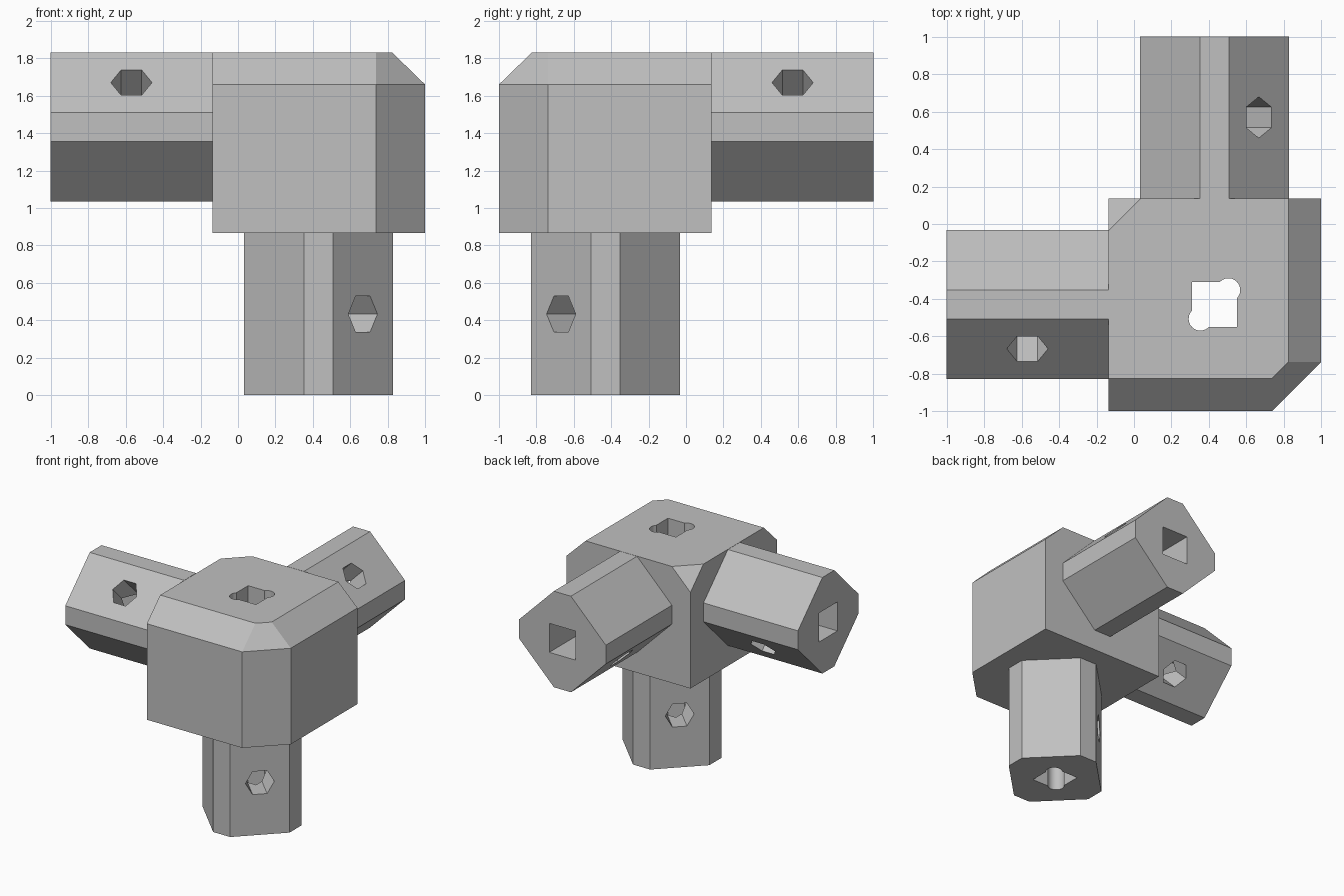
import bpy, bmesh, math
from mathutils import Vector

cube = bpy.data.objects.get("Cube")
if cube:
    bpy.data.objects.remove(cube, do_unlink=True)

grey = bpy.data.materials.new("plain grey")
grey.use_nodes = True
GREY = (0.53, 0.53, 0.53, 1)
grey.diffuse_color = GREY
grey.node_tree.nodes["Principled BSDF"].inputs["Base Color"].default_value = GREY

X, Y, Z = Vector((1, 0, 0)), Vector((0, 1, 0)), Vector((0, 0, 1))
AXIS = Vector((0.43, -0.43, 1.4325))   # point where the three sockets meet
HALF, FLAT = 0.3975, 0.078             # octagon half width and half flat
BORE = 0.12                            # half width of the square bore


def add_object(name, bm):
    bmesh.ops.recalc_face_normals(bm, faces=bm.faces)
    mesh = bpy.data.meshes.new(name)
    bm.to_mesh(mesh)
    bm.free()
    mesh.materials.append(grey)
    obj = bpy.data.objects.new(name, mesh)
    bpy.context.collection.objects.link(obj)
    return obj


def prism(name, profile, start, u, v, along):
    """Extrude a 2D profile in the u, v plane by the vector along."""
    bm = bmesh.new()
    face = bm.faces.new([bm.verts.new(start + u * a + v * b) for a, b in profile])
    side = bmesh.ops.extrude_face_region(bm, geom=[face])["geom"]
    bmesh.ops.translate(bm, vec=along, verts=[g for g in side if isinstance(g, bmesh.types.BMVert)])
    return add_object(name, bm)


def ring(radius, sides, a=0, b=0):
    return [(a + radius * math.cos(math.tau * i / sides),
             b + radius * math.sin(math.tau * i / sides)) for i in range(sides)]


def cut(obj, cutters):
    bpy.context.view_layer.objects.active = obj
    for cutter in cutters:
        mod = obj.modifiers.new("cut", 'BOOLEAN')
        mod.operation, mod.solver, mod.object = 'DIFFERENCE', 'EXACT', cutter
        bpy.ops.object.modifier_apply(modifier=mod.name)


octagon = [(sx * a, sy * b) for sx, sy, a, b in (
    (1, -1, HALF, FLAT), (1, 1, HALF, FLAT), (1, 1, FLAT, HALF), (-1, 1, FLAT, HALF),
    (-1, 1, HALF, FLAT), (-1, -1, HALF, FLAT), (-1, -1, FLAT, HALF), (1, -1, FLAT, HALF))]
square = [(-BORE, -BORE), (BORE, -BORE), (BORE, BORE), (-BORE, BORE)]

# Corner block with bevelled outer edges and a clipped inner corner
LO, HI, TOP = -0.135, 1.0, 1.83
IN, CH = 0.825, 0.738
outline = [(LO, -HI), (CH, -HI), (HI, -CH), (HI, -LO), (LO, -LO)]
roof = [(LO, -IN), (CH, -IN), (IN, -CH), (IN, -LO), (0.035, -LO), (LO, -0.035)]
bm = bmesh.new()
for points, height in ((outline, 0.865), (outline, 1.66), (roof, TOP)):
    for x, y in points:
        bm.verts.new((x, y, height))
bmesh.ops.convex_hull(bm, input=bm.verts)
bmesh.ops.dissolve_limit(bm, angle_limit=0.01, verts=bm.verts, edges=bm.edges)
corner_block = add_object("corner_block", bm)

# Vertical bore: a square with round reliefs on two opposite corners
below = Vector((AXIS.x, AXIS.y, -0.1))
vertical_bore = [prism("bore_cutter", square, below, X, Y, Z * 2.1)]
for s in (-1, 1):
    vertical_bore.append(prism("relief_cutter", ring(0.063, 24, s * 0.075, s * 0.077),
                               below, X, Y, Z * 2.1))

# Socket arms: name, outward direction, cross directions, length, hole centre, hole direction
arms = (("side_arm", -X, Y, Z, 0.865, Vector((-0.57, -0.43, 1.4325)), Z - Y, True),
        ("back_arm", Y, X, Z, 0.865, Vector((0.43, 0.57, 1.4325)), Z + X, True),
        ("lower_leg", -Z, X, Y, 0.865, Vector((0.43, -0.43, 0.4325)), X - Y, False))
cutters = list(vertical_bore)
for name, out, u, v, length, hole, through, points_along in arms:
    root = AXIS + out * 0.5675
    arm = prism(name, octagon, root, u, v, out * length)
    # Hexagonal pin hole through the sloped faces
    through = through.normalized()
    across = out.cross(through)
    a, b = (out, across) if points_along else (across, out)
    pin = prism("pin_cutter", ring(0.11, 6), hole - through, a, b, through * 2)
    if name == "lower_leg":
        cut(arm, vertical_bore + [pin])
    else:
        bore = prism("bore_cutter", square, AXIS, u, v, out * 1.6)
        cut(arm, [bore, pin])
        cut(corner_block, [bore])
        cutters.append(bore)
    cutters.append(pin)
    arm.select_set(True)
cut(corner_block, vertical_bore)

for cutter in cutters:
    bpy.data.objects.remove(cutter, do_unlink=True)

# Flat faces with sharp edges, smooth only inside the round reliefs
bpy.ops.object.select_all(action='DESELECT')
for obj in bpy.context.scene.objects:
    if obj.name in ("corner_block", "side_arm", "back_arm", "lower_leg"):
        obj.select_set(True)
bpy.context.view_layer.objects.active = corner_block
bpy.ops.object.shade_smooth_by_angle(angle=math.radians(25))
